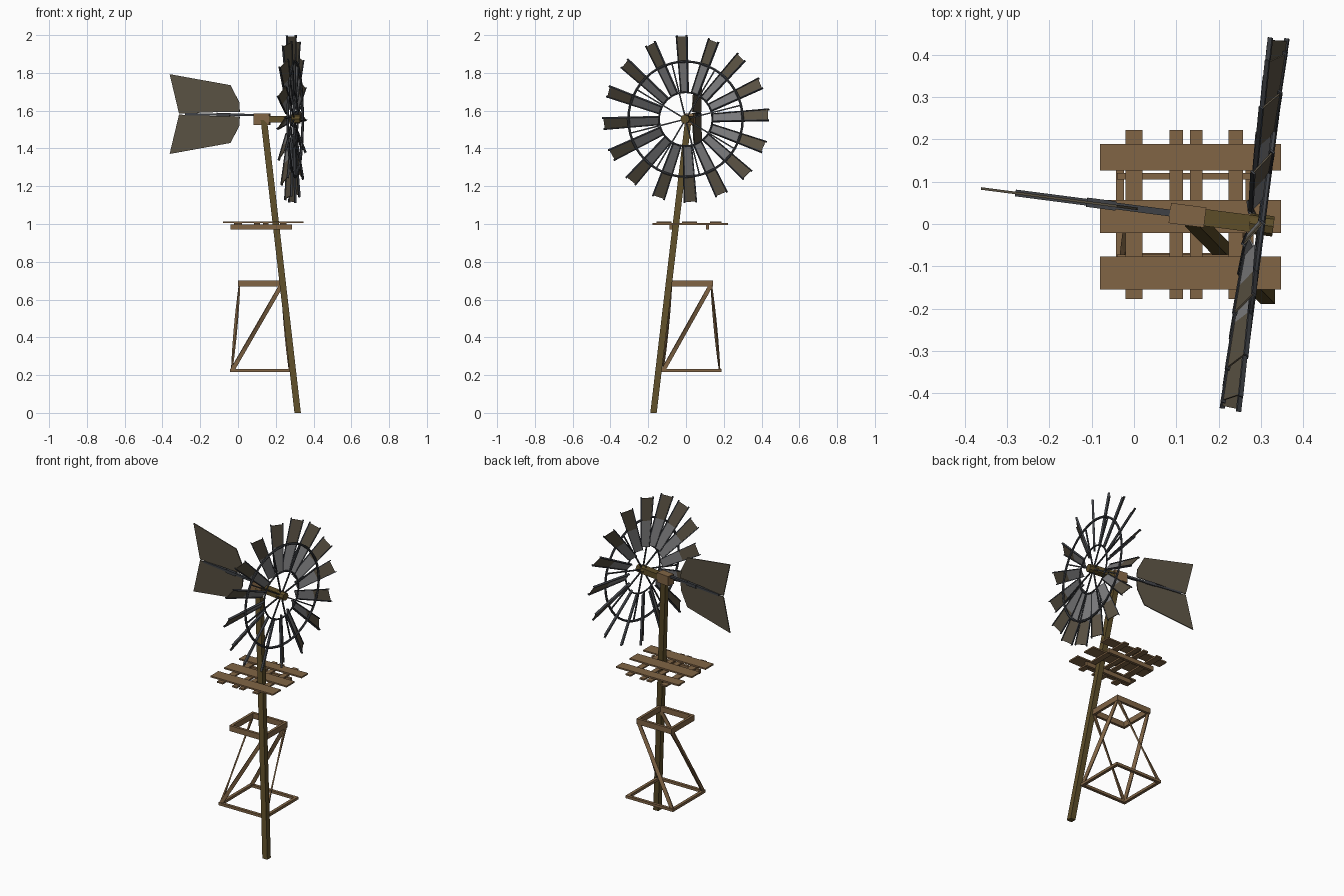
import bpy, bmesh, math
from mathutils import Vector, Matrix

cube = bpy.data.objects.get("Cube")
if cube:
    bpy.data.objects.remove(cube, do_unlink=True)


def material(name, rgb):
    m = bpy.data.materials.new(name)
    m.use_nodes = True
    m.diffuse_color = (*rgb, 1)
    m.node_tree.nodes["Principled BSDF"].inputs["Base Color"].default_value = (*rgb, 1)
    return m


PLANK = material("plank wood", (0.22, 0.13, 0.06))
POST = material("dark post wood", (0.11, 0.075, 0.022))
RUST = material("weathered metal", (0.10, 0.082, 0.055))
GREY = material("grey metal", (0.19, 0.19, 0.195))
DARK = material("dark iron", (0.05, 0.054, 0.062))

# The turning head sits at the wheel centre, turned slightly about z
HEAD = Matrix.Translation((0.285, 0, 1.555)) @ Matrix.Rotation(math.radians(-7.4), 4, 'Z')


def finish(bm, name, mats, matrix=Matrix()):
    bmesh.ops.recalc_face_normals(bm, faces=bm.faces)
    me = bpy.data.meshes.new(name)
    bm.to_mesh(me)
    bm.free()
    for m in mats:
        me.materials.append(m)
    ob = bpy.data.objects.new(name, me)
    ob.matrix_world = matrix
    bpy.context.collection.objects.link(ob)
    return ob


def loft(bm, rings, mat=0):
    """Skin closed rings of points and cap both ends."""
    loops = [[bm.verts.new(p) for p in ring] for ring in rings]
    n = len(loops[0])
    faces = [bm.faces.new(loops[0]), bm.faces.new(loops[-1])]
    for a, b in zip(loops, loops[1:]):
        faces += [bm.faces.new((a[i], a[(i + 1) % n], b[(i + 1) % n], b[i])) for i in range(n)]
    for f in faces:
        f.material_index = mat


def box(bm, x, y, z):
    loft(bm, [[(x[0], y[0], h), (x[1], y[0], h), (x[1], y[1], h), (x[0], y[1], h)] for h in z])


def bar(bm, p, q, wide, thick, side, mat=0, twist=0, steps=1, taper=1):
    """Flat bar from p to q, its width running along side."""
    p, q = Vector(p), Vector(q)
    axis = (q - p).normalized()
    u = (Vector(side) - axis * axis.dot(Vector(side))).normalized()
    rings = []
    for k in range(steps + 1):
        t = k / steps
        s = Matrix.Rotation(twist * math.sin(math.pi * t), 3, axis) @ u
        v = axis.cross(s)
        c, w = p.lerp(q, t), wide * (1 + (taper - 1) * t)
        rings.append([c + s * w / 2 * i + v * thick / 2 * j
                      for i, j in ((-1, -1), (1, -1), (1, 1), (-1, 1))])
    loft(bm, rings, mat)


def torus(bm, radius, minor, x, seg=48, sides=6):
    grid = [[bm.verts.new((x + minor * math.cos(b), (radius + minor * math.sin(b)) * math.cos(a),
                           (radius + minor * math.sin(b)) * math.sin(a)))
             for b in (math.tau * j / sides for j in range(sides))]
            for a in (math.tau * i / seg for i in range(seg))]
    for i in range(seg):
        m, n = grid[i], grid[(i + 1) % seg]
        for j in range(sides):
            k = (j + 1) % sides
            bm.faces.new((m[j], m[k], n[k], n[j]))


# Single leaning post, cut level at the ground
bm = bmesh.new()
h = 0.017
loft(bm, [[(x + i * h, y + j * h, z) for i, j in ((-1, -1), (1, -1), (1, 1), (-1, 1))]
          for x, y, z in ((0.316, -0.172, 0), (0.137, 0.012, 1.55))])
finish(bm, "leaning_post", [POST])


# Square frames of the tower
def frame(name, x, y, z, t):
    bm = bmesh.new()
    for a, b in ((x[0], x[0] + t), (x[1] - t, x[1])):
        box(bm, (a, b), y, z)
    for a, b in ((y[0], y[0] + t), (y[1] - t, y[1])):
        box(bm, (x[0] + t, x[1] - t), (a, b), z)
    finish(bm, name, [PLANK])


frame("lower_frame", (-0.042, 0.282), (-0.132, 0.187), (0.216, 0.232), 0.018)
frame("upper_frame", (0.0, 0.24), (-0.085, 0.142), (0.668, 0.702), 0.016)

# Twisted diagonal braces, one on each side of the tower
bm = bmesh.new()
low = {(i, j): ((-0.033, 0.273)[i], (-0.123, 0.178)[j], 0.222) for i in (0, 1) for j in (0, 1)}
top = {(i, j): ((0.008, 0.232)[i], (-0.077, 0.134)[j], 0.68) for i in (0, 1) for j in (0, 1)}
for a, b, side in (((0, 0), (1, 0), (1, 0, 0)), ((0, 1), (1, 1), (1, 0, 0)),
                   ((0, 0), (0, 1), (0, 1, 0)), ((1, 0), (1, 1), (0, 1, 0))):
    bar(bm, low[a], top[b], 0.022, 0.008, side, twist=0.6, steps=8)
finish(bm, "diagonal_braces", [PLANK])

# Platform: joists, cross slats and deck planks
bm = bmesh.new()
for y in (-0.08, 0.113):
    box(bm, (-0.04, 0.285), (y - 0.008, y + 0.008), (0.97, 0.997))
finish(bm, "platform_joists", [PLANK])
bm = bmesh.new()
for x in ((-0.02, 0.02), (0.084, 0.116), (0.132, 0.162), (0.223, 0.258)):
    box(bm, x, (-0.177, 0.222), (0.996, 1.005))
finish(bm, "platform_slats", [PLANK])
bm = bmesh.new()
for y in ((-0.155, -0.077), (-0.021, 0.057), (0.126, 0.189)):
    box(bm, (-0.08, 0.347), y, (1.005, 1.014))
finish(bm, "platform_planks", [PLANK])

# Head block, shaft and hub
bm = bmesh.new()
box(bm, (-0.202, -0.118), (-0.024, 0.024), (-0.03, 0.03))
finish(bm, "head_block", [PLANK], HEAD)
bm = bmesh.new()
box(bm, (-0.118, 0.02), (-0.02, 0.02), (-0.018, 0.018))
loft(bm, [[(x, 0.024 * math.cos(a), 0.024 * math.sin(a))
           for a in (math.tau * i / 8 for i in range(8))] for x in (-0.012, 0.045)])
finish(bm, "wheel_hub", [POST], HEAD)

# Wheel blades: grey inner part, weathered outer part, iron edge strips
COUNT, PITCH = 16, math.radians(34)
X = Vector((1, 0, 0))
bm = bmesh.new()
for k in range(COUNT):
    a = math.radians(3) + math.tau * k / COUNT
    r = Vector((0, math.cos(a), math.sin(a)))
    t = Vector((0, -math.sin(a), math.cos(a)))
    w = t * math.cos(PITCH) - X * math.sin(PITCH)
    n = r.cross(w)
    bar(bm, r * 0.14, r * 0.3, 0.046, 0.004, w, 0, taper=1.32)
    bar(bm, r * 0.3, r * 0.438, 0.061, 0.004, w, 1, taper=1.15)
    for s in (-1, 1):
        bar(bm, r * 0.14 + w * s * 0.023, r * 0.444 + w * s * 0.035, 0.005, 0.012, w, 2)
finish(bm, "wheel_blades", [GREY, RUST, DARK], HEAD)

# Wheel rings and spokes
bm = bmesh.new()
torus(bm, 0.305, 0.007, 0.018)
torus(bm, 0.142, 0.005, 0.012)
for k in range(8):
    a = math.radians(14) + math.tau * k / 8
    r = Vector((0, math.cos(a), math.sin(a)))
    bar(bm, r * 0.015 + X * 0.012, r * 0.305 + X * 0.015, 0.007, 0.007, X)
finish(bm, "wheel_rings_and_spokes", [DARK], HEAD)

# Tail boom with its clamp strips
bm = bmesh.new()
bar(bm, (-0.19, 0, 0.022), (-0.57, 0, 0.026), 0.016, 0.012, (0, 1, 0))
bar(bm, (-0.33, 0, 0.023), (-0.40, 0, 0.024), 0.022, 0.02, (0, 1, 0))
finish(bm, "tail_boom", [DARK], HEAD)

# Two mirrored tail vanes meeting at the notch
bm = bmesh.new()
MID = 0.027
outline = ((-0.602, 0.003), (-0.41, 0.010), (-0.278, 0.012), (-0.28, 0.062), (-0.328, 0.153), (-0.652, 0.211))
for s in (-1, 1):
    loft(bm, [[(x, y, MID + s * z) for x, z in outline] for y in (-0.003, 0.003)])
finish(bm, "tail_vanes", [RUST], HEAD)
